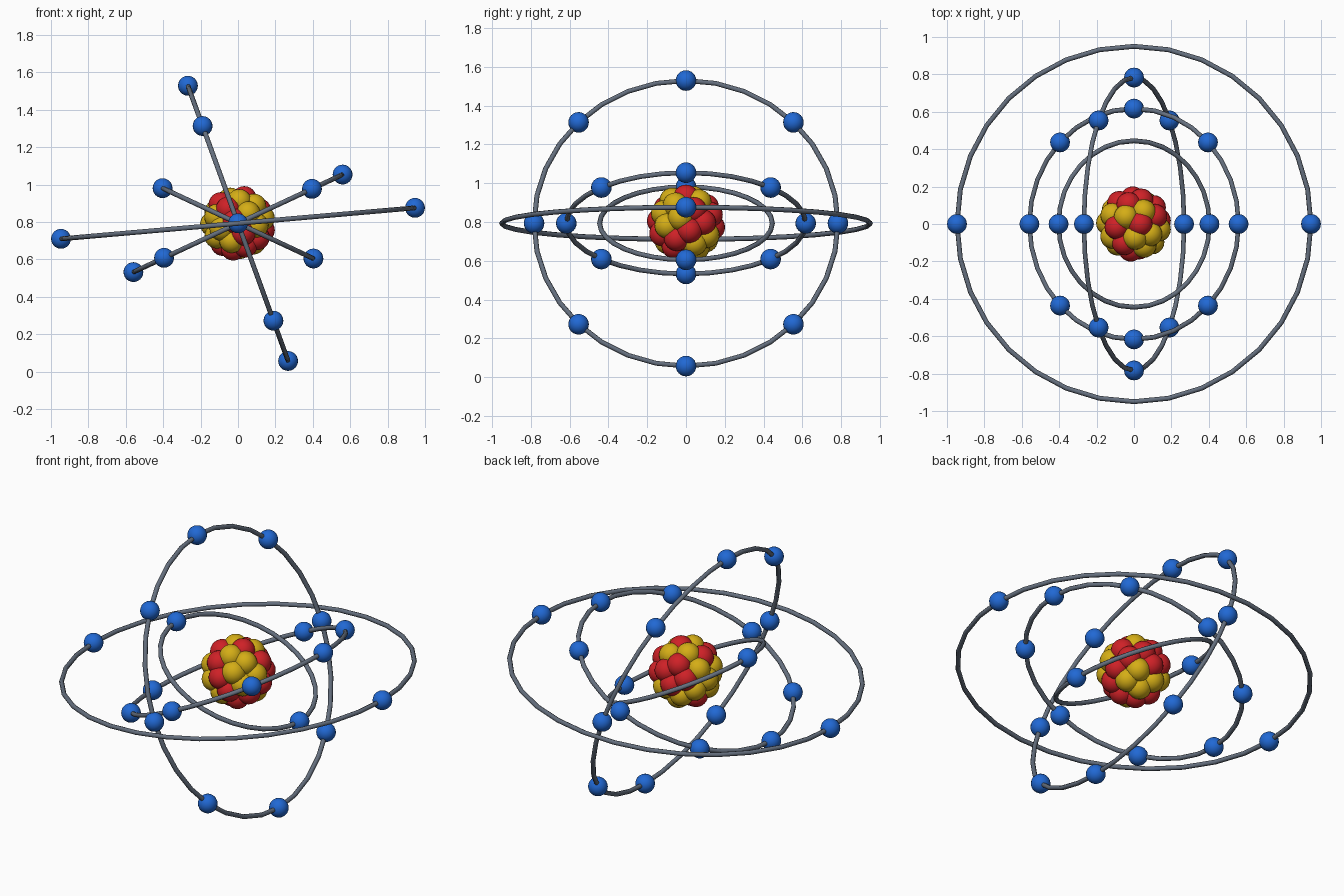
import bpy
from math import radians, sin, cos, pi, sqrt
from mathutils import Matrix, Vector

cube = bpy.data.objects.get("Cube")
if cube:
    bpy.data.objects.remove(cube, do_unlink=True)

CENTRE = Vector((0, 0, 0.793))
BALL, SHELL = 0.066, 0.137


def material(name, rgb):
    m = bpy.data.materials.new(name)
    m.use_nodes = True
    m.diffuse_color = (*rgb, 1)
    m.node_tree.nodes["Principled BSDF"].inputs["Base Color"].default_value = (*rgb, 1)
    return m


steel = material("slate grey", (0.13, 0.16, 0.21))
blue = material("blue", (0.015, 0.14, 0.66))
red = material("red", (0.62, 0.015, 0.02))
yellow = material("yellow", (0.66, 0.42, 0.008))


def finish(name, mat):
    ob = bpy.context.object
    ob.name = name
    ob.data.materials.append(mat)
    bpy.ops.object.shade_smooth()
    return ob


def ball(name, offset, radius, mat):
    bpy.ops.mesh.primitive_uv_sphere_add(segments=20, ring_count=12, radius=radius,
                                         location=CENTRE + offset)
    return finish(name, mat)


# Orbits: name, radius, tilt about y, number of electrons
orbits = [("inner", 0.445, 25, 2), ("second", 0.617, -25, 8),
          ("third", 0.783, 70, 8), ("outer", 0.95, -5, 2)]
for name, radius, tilt, count in orbits:
    turn = Matrix.Rotation(radians(tilt), 3, 'Y')
    bpy.ops.mesh.primitive_torus_add(major_radius=radius, minor_radius=0.013,
                                     major_segments=32, minor_segments=8,
                                     location=CENTRE, rotation=turn.to_euler())
    finish(name + "_orbit", steel)
    for i in range(count):
        a = 2 * pi * i / count
        ball(f"{name}_electron_{i + 1}", turn @ Vector((cos(a), sin(a), 0)) * radius,
             0.053, blue)

# Nucleus: balls spread evenly over a shell, yellow near chosen directions
yellow_sides = [Vector(d).normalized() for d in (
    (4, -5, 6), (-7, -4, -1), (7, -4, -1), (-2, -5, -5), (0, 3, 6),
    (-7, 2, 2), (3, 5, -6), (-8, 1, -3), (-4, 6, -4))]
COUNT = 34
for i in range(COUNT):
    z = 1 - (2 * i + 1) / COUNT
    a = i * pi * (3 - sqrt(5))
    r = sqrt(1 - z * z)
    d = Vector((r * cos(a), r * sin(a), z))
    is_yellow = max(d.dot(s) for s in yellow_sides) > 0.9
    ball(f"{'neutron' if is_yellow else 'proton'}_{i + 1}", d * SHELL, BALL,
         yellow if is_yellow else red)
ball("nucleus_core", Vector(), 0.12, red)
